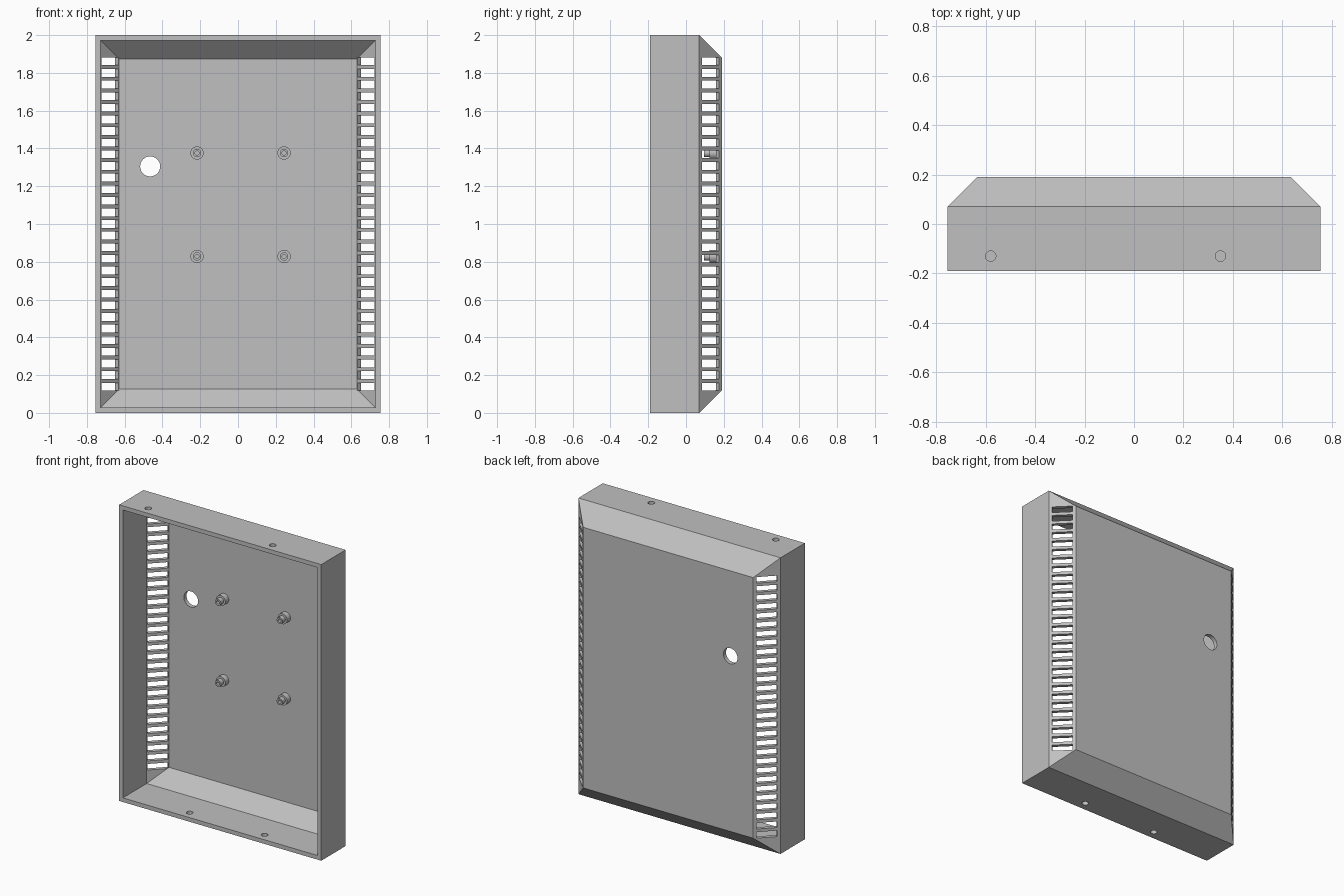
import bpy, bmesh
from math import pi
from mathutils import Matrix, Vector

if "Cube" in bpy.data.objects:
    bpy.data.objects.remove(bpy.data.objects["Cube"])

HALF_W, HEIGHT, FRONT, BACK = 0.755, 2.0, -0.19, 0.19

grey = bpy.data.materials.new("plain grey")
grey.use_nodes = True
grey.diffuse_color = (0.53, 0.53, 0.53, 1)
grey.node_tree.nodes["Principled BSDF"].inputs["Base Color"].default_value = grey.diffuse_color


def make_object(name, bm):
    bmesh.ops.recalc_face_normals(bm, faces=bm.faces)
    mesh = bpy.data.meshes.new(name)
    bm.to_mesh(mesh)
    bm.free()
    mesh.materials.append(grey)
    obj = bpy.data.objects.new(name, mesh)
    bpy.context.collection.objects.link(obj)
    return obj


def select_only(obj):
    bpy.ops.object.select_all(action="DESELECT")
    obj.select_set(True)
    bpy.context.view_layer.objects.active = obj


def add_cylinder(bm, centre, radius, depth, rotation=Matrix()):
    bmesh.ops.create_cone(bm, cap_ends=True, segments=32, radius1=radius, radius2=radius,
                          depth=depth, matrix=Matrix.Translation(centre) @ rotation)


# Tray: rectangular rings (inset, depth) from the outer back round the rim to the inner floor
rings = [(0.12, BACK), (0, 0.07), (0, FRONT), (0.028, FRONT), (0.028, 0.064), (0.126, 0.162)]
bm = bmesh.new()
loops = []
for inset, y in rings:
    w = HALF_W - inset
    corners = [(-w, inset), (w, inset), (w, HEIGHT - inset), (-w, HEIGHT - inset)]
    loops.append([bm.verts.new((x, y, z)) for x, z in corners])
for a, b in zip(loops, loops[1:]):
    for i in range(4):
        j = (i + 1) % 4
        bm.faces.new((a[i], a[j], b[j], b[i]))
bm.faces.new(loops[0])
bm.faces.new(loops[-1])
tray = make_object("tray", bm)

# Cutters: vent slots square to both sloped sides
bm = bmesh.new()
for side in (-1, 1):
    for i in range(29):
        z = 1 + (i - 14) * 0.0615
        place = Matrix.Translation((side * 0.69, 0.125, z)) @ Matrix.Rotation(side * pi / 4, 4, "Z")
        bmesh.ops.create_cube(bm, size=1, matrix=place @ Matrix.Diagonal((0.05, 0.127, 0.041, 1)))

# Cutters: cable hole in the back, screw holes in the top and bottom walls
add_cylinder(bm, Vector((-0.465, 0.18, 1.305)), 0.053, 0.1, Matrix.Rotation(pi / 2, 4, "X"))
for x, z in ((-0.58, HEIGHT), (0.35, HEIGHT), (-0.27, 0), (0.29, 0)):
    add_cylinder(bm, Vector((x, -0.13, z)), 0.021, 0.1)
cutter = make_object("cutter", bm)
cutter.hide_render = True

cut = tray.modifiers.new("openings", "BOOLEAN")
cut.operation = "DIFFERENCE"
cut.solver = "EXACT"
cut.object = cutter
select_only(tray)
bpy.ops.object.modifier_apply(modifier=cut.name)
bpy.data.objects.remove(cutter)
bpy.ops.object.shade_smooth_by_angle(angle=pi / 6)

# Stepped mounting posts with a blind screw hole, lathed about the depth axis
profile = [(0.035, 0.165), (0.035, 0.125), (0.022, 0.125), (0.022, 0.095),
           (0.011, 0.095), (0.011, 0.15), (0, 0.15)]
for row, z in (("lower", 0.828), ("upper", 1.376)):
    for side, x in (("right", -0.217), ("left", 0.244)):
        bm = bmesh.new()
        verts = [bm.verts.new((r, y, 0)) for r, y in profile]
        edges = [bm.edges.new(pair) for pair in zip(verts, verts[1:])]
        bmesh.ops.spin(bm, geom=verts + edges, cent=(0, 0, 0), axis=(0, 1, 0),
                       angle=2 * pi, steps=32)
        bmesh.ops.remove_doubles(bm, verts=bm.verts, dist=0.0001)
        post = make_object(f"{row}_{side}_post", bm)
        post.location = (x, 0, z)
        select_only(post)
        bpy.ops.object.shade_smooth_by_angle(angle=pi / 6)
